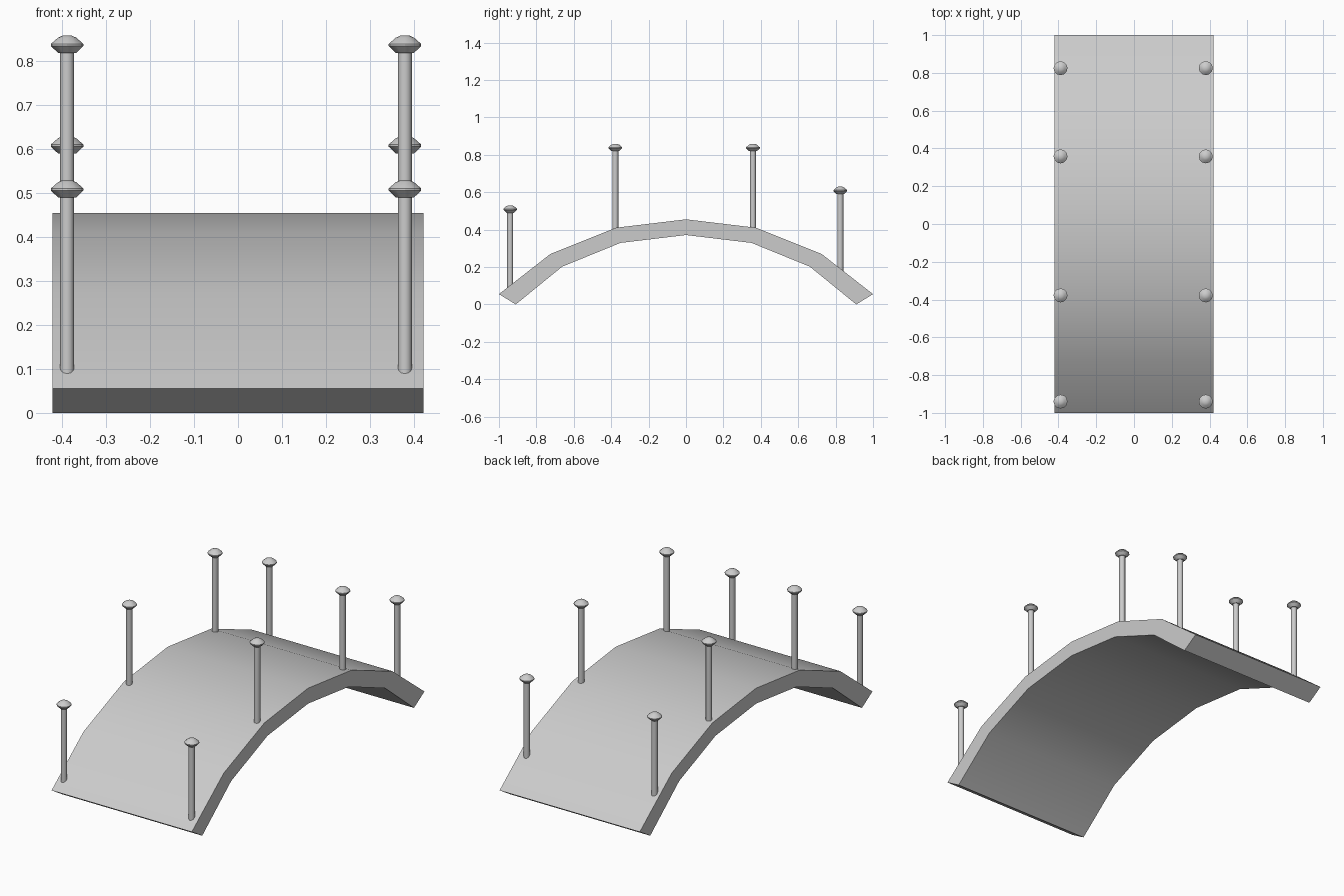
import bpy, bmesh
from math import cos, sin, tau, radians

if "Cube" in bpy.data.objects:
    bpy.data.objects.remove(bpy.data.objects["Cube"])


def make_object(name, bm, angle=30):
    bmesh.ops.recalc_face_normals(bm, faces=bm.faces)
    mesh = bpy.data.meshes.new(name)
    bm.to_mesh(mesh)
    bm.free()
    obj = bpy.data.objects.new(name, mesh)
    bpy.context.collection.objects.link(obj)
    bpy.ops.object.select_all(action='DESELECT')
    obj.select_set(True)
    bpy.context.view_layer.objects.active = obj
    bpy.ops.object.shade_smooth_by_angle(angle=radians(angle))
    return obj


def lathe(name, profile, location, sides=12):
    bm = bmesh.new()
    rings = [[bm.verts.new((r * cos(tau * i / sides), r * sin(tau * i / sides), z))
              for i in range(sides)] for r, z in profile]
    for a, b in zip(rings, rings[1:]):
        for i in range(sides):
            j = (i + 1) % sides
            bm.faces.new((a[i], a[j], b[j], b[i]))
    bm.faces.new(rings[0])
    bm.faces.new(rings[-1])
    obj = make_object(name, bm)
    obj.location = location


# Arched deck: half profiles mirrored across y = 0, swept along x
outer = [(-1, 0.055), (-0.725, 0.27), (-0.375, 0.41), (0, 0.455)]
inner = [(-0.91, 0), (-0.662, 0.202), (-0.35, 0.329), (0, 0.371)]
outer += [(-y, z) for y, z in outer[-2::-1]]
inner += [(-y, z) for y, z in inner[-2::-1]]
bm = bmesh.new()
sections = [[bm.verts.new((x, y, z)) for x in (-0.422, 0.422) for y, z in row]
            for row in (outer, inner)]
n = len(outer)
top, under = sections
for i in range(n - 1):
    for row in (top, under):
        bm.faces.new((row[i], row[i + 1], row[n + i + 1], row[n + i]))
    for s in (0, n):
        bm.faces.new((top[s + i], top[s + i + 1], under[s + i + 1], under[s + i]))
for i in (0, n - 1):
    bm.faces.new((top[i], top[n + i], under[n + i], under[i]))
make_object("bridge_deck", bm)

# Posts with faceted knobs, in two rows; z is the knob top
post = [(0.016, -0.455), (0.016, -0.03)]
knob = [(0.02, -0.04), (0.037, -0.024), (0.037, -0.019), (0.021, -0.005), (0.01, 0)]
for side, x in (("left", -0.389), ("right", 0.38)):
    for i, (y, z) in enumerate([(-0.94, 0.53), (-0.378, 0.859), (0.358, 0.859), (0.825, 0.63)]):
        lathe(f"{side}_post_{i + 1}", post, (x, y, z))
        lathe(f"{side}_post_knob_{i + 1}", knob, (x, y, z))
